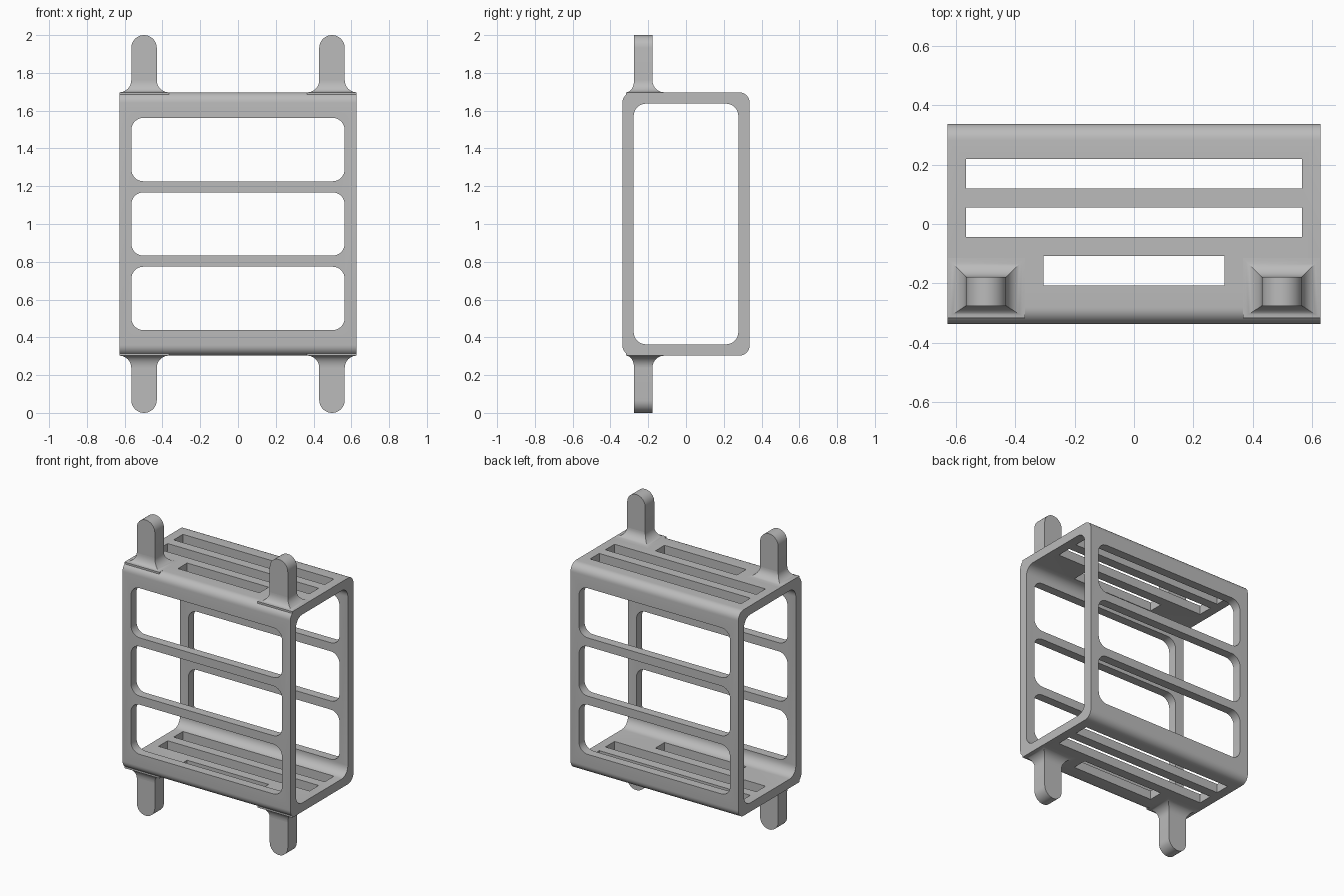
import bpy, bmesh
from math import sin, cos, pi, sqrt
from mathutils import Vector

cube = bpy.data.objects.get("Cube")
if cube:
    bpy.data.objects.remove(cube, do_unlink=True)

grey = bpy.data.materials.new("plain grey")
grey.use_nodes = True
colour = (0.5, 0.5, 0.5, 1)
grey.diffuse_color = colour
grey.node_tree.nodes["Principled BSDF"].inputs["Base Color"].default_value = colour

MID = 1.0            # height of the mirror plane, used as origin of every part
HALF_X, HALF_Y, HALF_Z, WALL = 0.628, 0.337, 0.697, 0.06


def rounded_rect(u0, u1, v0, v1, r, steps=8):
    """Outline with four rounded corners, counter-clockwise."""
    if r == 0:
        return [(u0, v0), (u1, v0), (u1, v1), (u0, v1)]
    centres = [(u1 - r, v1 - r), (u0 + r, v1 - r), (u0 + r, v0 + r), (u1 - r, v0 + r)]
    return [(cu + r * cos((k + i / steps) * pi / 2), cv + r * sin((k + i / steps) * pi / 2))
            for k, (cu, cv) in enumerate(centres) for i in range(steps + 1)]


def place(axis, u, v, w):
    return Vector({"x": (w, u, v), "y": (u, w, v), "z": (u, v, w)}[axis])


def loft(bm, rings):
    """Skin a list of rings and close both ends."""
    loops = [[bm.verts.new(p) for p in ring] for ring in rings]
    n = len(loops[0])
    for a, b in zip(loops, loops[1:]):
        for i in range(n):
            bm.faces.new((a[i], a[(i + 1) % n], b[(i + 1) % n], b[i]))
    bm.faces.new(loops[0][::-1])
    bm.faces.new(loops[-1])


def prism(bm, outline, axis, lo, hi):
    loft(bm, [[place(axis, u, v, w) for u, v in outline] for w in (lo, hi)])


def finish(name, bm):
    bmesh.ops.recalc_face_normals(bm, faces=bm.faces)
    mesh = bpy.data.meshes.new(name)
    bm.to_mesh(mesh)
    bm.free()
    mesh.materials.append(grey)
    ob = bpy.data.objects.new(name, mesh)
    ob.location.z = MID
    bpy.context.collection.objects.link(ob)
    return ob


def select_only(ob):
    bpy.ops.object.select_all(action="DESELECT")
    ob.select_set(True)
    bpy.context.view_layer.objects.active = ob


def smooth(ob):
    select_only(ob)
    bpy.ops.object.shade_smooth_by_angle(angle=pi / 6)


# Box frame: rounded block, open at both sides
bm = bmesh.new()
prism(bm, rounded_rect(-HALF_Y, HALF_Y, -HALF_Z, HALF_Z, 0.055), "x", -HALF_X, HALF_X)
frame = finish("box_frame", bm)

# Hollow through the sides
bm = bmesh.new()
iy, iz = HALF_Y - WALL, HALF_Z - WALL
prism(bm, rounded_rect(-iy, iy, -iz, iz, 0.065), "x", -1, 1)
hollow = finish("hollow_cutter", bm)

# Three windows through front and back
bm = bmesh.new()
for row in (-1, 0, 1):
    z = row * 0.394
    prism(bm, rounded_rect(-0.565, 0.565, z - 0.168, z + 0.168, 0.065), "y", -1, 1)
windows = finish("window_cutter", bm)

# Three slots through top and bottom, the front one shorter
bm = bmesh.new()
for y, half in ((0.169, 0.565), (0.006, 0.565), (-0.157, 0.305)):
    prism(bm, rounded_rect(-half, half, y - 0.049, y + 0.049, 0), "z", -1.2, 1.2)
slots = finish("slot_cutter", bm)

for cutter in (hollow, windows, slots):
    cut = frame.modifiers.new(cutter.name, "BOOLEAN")
    cut.operation = "DIFFERENCE"
    cut.solver = "EXACT"
    cut.object = cutter
    select_only(frame)
    bpy.ops.object.modifier_apply(modifier=cut.name)
    bpy.data.objects.remove(cutter, do_unlink=True)
smooth(frame)

# Mounting tabs: flat bars with a round end
X0, X1, Y0, Y1 = 0.43, 0.565, -0.275, -0.178
R = (X1 - X0) / 2
bm = bmesh.new()
arc = [((X0 + X1) / 2 + R * cos(i * pi / 16), 1 - R + R * sin(i * pi / 16)) for i in range(17)]
prism(bm, [(X0, HALF_Z - 0.03), (X1, HALF_Z - 0.03)] + arc, "y", Y0, Y1)
tabs = finish("mounting_tabs", bm)

# Flared fillets at the tab roots, mitred at the corners
F = 0.064
bm = bmesh.new()
rings = []
for i in range(-1, 11):
    a = max(i, 0) / 10 * pi / 2
    d = F * (1 - sin(a))
    z = HALF_Z + F * (1 - cos(a)) if i >= 0 else HALF_Z - 0.028
    x1 = min(X1 + d, HALF_X)
    rings.append([Vector(p + (z,)) for p in
                  ((X0 - d, Y0 - 0.65 * d), (x1, Y0 - 0.65 * d), (x1, Y1 + d), (X0 - d, Y1 + d))])
loft(bm, rings)
fillets = finish("tab_fillets", bm)

for ob in (tabs, fillets):
    mirror = ob.modifiers.new("four_corners", "MIRROR")
    mirror.use_axis = (True, False, True)
    mirror.use_clip = False
    select_only(ob)
    bpy.ops.object.modifier_apply(modifier=mirror.name)
    smooth(ob)
